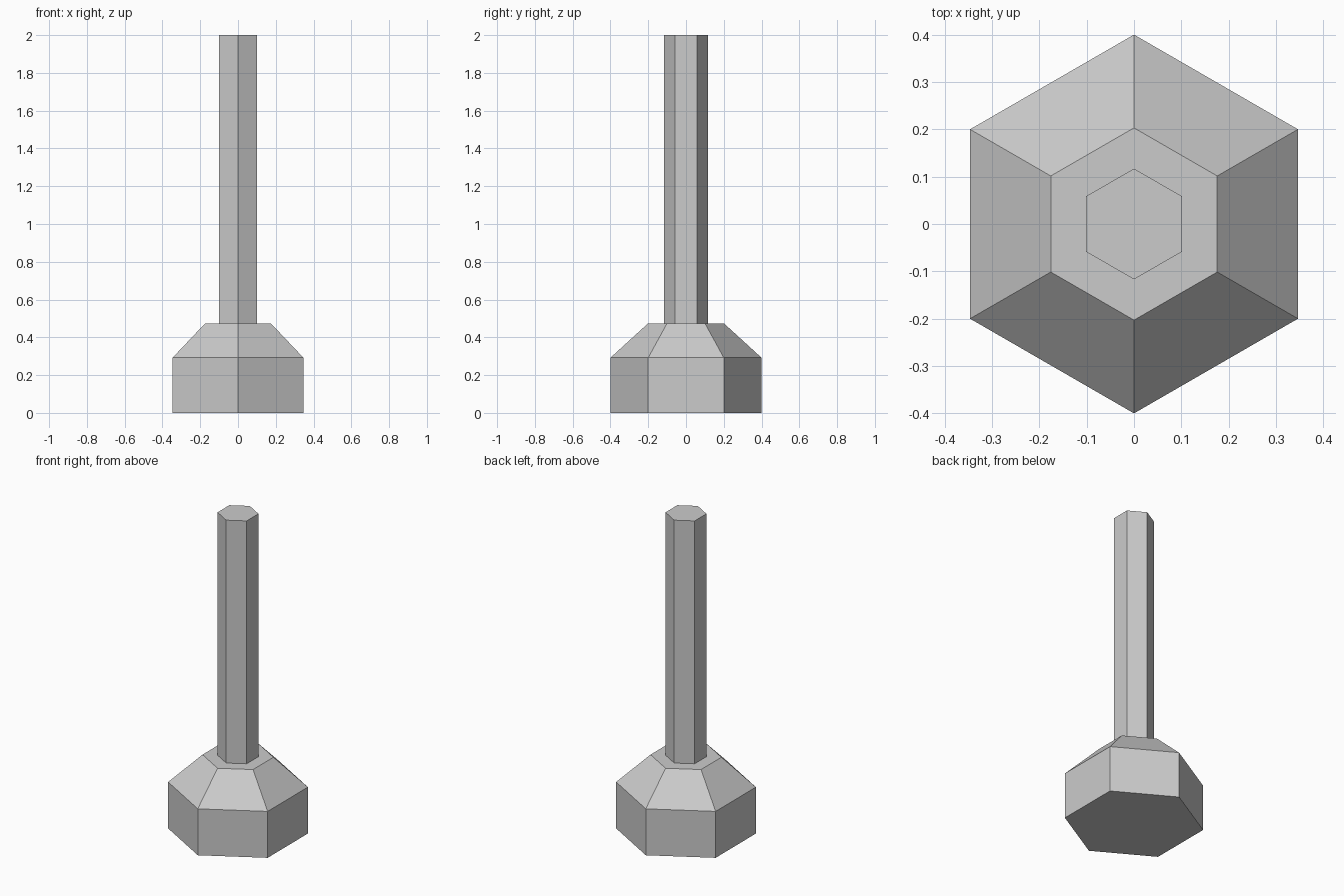
import bpy, bmesh
from math import sin, cos, pi

if "Cube" in bpy.data.objects:
    bpy.data.objects.remove(bpy.data.objects["Cube"])

SIDES = 6

# Outline from bottom to top: (corner radius, height)
PROFILE = [
    (0.40, 0.0),      # foot
    (0.40, 0.292),    # top of straight base wall
    (0.203, 0.472),   # top of sloped shoulder
    (0.117, 0.472),   # shaft root
    (0.117, 2.0),     # shaft top
]


def hex_loft(name, profile):
    """Stack hexagonal rings, bridge them, and cap both ends."""
    bm = bmesh.new()
    rings = [[bm.verts.new((r * sin(2 * pi * i / SIDES), r * cos(2 * pi * i / SIDES), z))
              for i in range(SIDES)] for r, z in profile]
    for low, high in zip(rings, rings[1:]):
        for i in range(SIDES):
            j = (i + 1) % SIDES
            bm.faces.new((low[i], low[j], high[j], high[i]))
    bm.faces.new(rings[0])
    bm.faces.new(rings[-1])
    bmesh.ops.recalc_face_normals(bm, faces=bm.faces)
    mesh = bpy.data.meshes.new(name)
    bm.to_mesh(mesh)
    bm.free()
    obj = bpy.data.objects.new(name, mesh)
    bpy.context.collection.objects.link(obj)
    return obj


# Hexagonal base with sloped shoulder and shaft, one closed body
hex_loft("hex_base_and_shaft", PROFILE)
